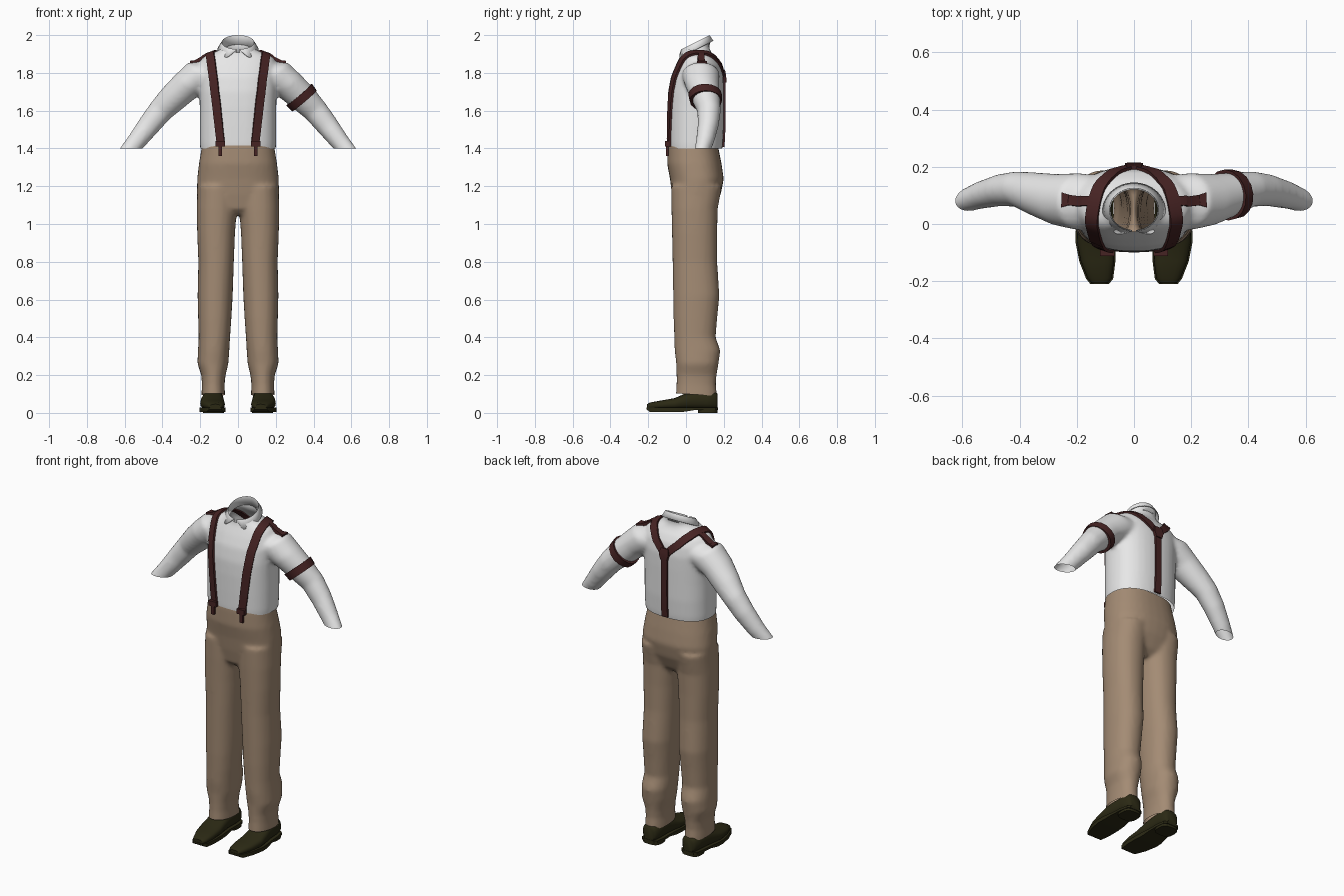
import bpy, bmesh
from math import sin, cos, pi, radians, copysign
from mathutils import Vector
from mathutils.bvhtree import BVHTree

cube = bpy.data.objects.get("Cube")
if cube:
    bpy.data.objects.remove(cube)


def material(name, rgb):
    m = bpy.data.materials.new(name)
    m.use_nodes = True
    m.diffuse_color = (*rgb, 1)
    m.node_tree.nodes["Principled BSDF"].inputs["Base Color"].default_value = (*rgb, 1)
    return m


WHITE = material("white cotton", (0.80, 0.80, 0.80))
TAN = material("tan wool", (0.37, 0.26, 0.175))
MAROON = material("maroon leather", (0.062, 0.017, 0.017))
OLIVE = material("dark olive leather", (0.024, 0.022, 0.007))


def finish(bm, name, mat, angle=40):
    """Turn a bmesh into a smooth-shaded object."""
    me = bpy.data.meshes.new(name)
    bm.to_mesh(me)
    bm.free()
    me.materials.append(mat)
    ob = bpy.data.objects.new(name, me)
    bpy.context.collection.objects.link(ob)
    bpy.ops.object.select_all(action="DESELECT")
    ob.select_set(True)
    bpy.context.view_layer.objects.active = ob
    bpy.ops.object.shade_smooth_by_angle(angle=radians(angle))
    return ob


def ring(c, u, v, n=32, p=2.4):
    """Superellipse loop around c with half axes u and v."""
    c, u, v = Vector(c), Vector(u), Vector(v)
    f = lambda t: copysign(abs(t) ** (2 / p), t)
    return [c + u * f(cos(2 * pi * i / n)) + v * f(sin(2 * pi * i / n)) for i in range(n)]


def loft(bm, rings, caps=True, closed=True):
    rows = [[bm.verts.new(q) for q in r] for r in rings]
    n = len(rows[0])
    faces = []
    for a, b in zip(rows, rows[1:]):
        for i in range(n if closed else n - 1):
            j = (i + 1) % n
            faces.append(bm.faces.new((a[i], a[j], b[j], b[i])))
    if caps:
        faces += [bm.faces.new(rows[0]), bm.faces.new(rows[-1])]
    bmesh.ops.recalc_face_normals(bm, faces=faces)


def level(z, cx, hw, front, back, p=2.4):
    """Horizontal cross-section of a body part."""
    return ring((cx, (front + back) / 2, z), (hw, 0, 0), (0, (back - front) / 2, 0), p=p)


def fuse(bm, name, mat, cuts, voxel, smooth):
    """Weld overlapping lofts into one cloth surface, then trim the openings."""
    ob = finish(bm, name, mat)
    m = ob.modifiers.new("weld", "REMESH")
    m.mode, m.voxel_size = "VOXEL", voxel
    m = ob.modifiers.new("soften", "SMOOTH")
    m.factor, m.iterations = 0.5, smooth
    dg = bpy.context.evaluated_depsgraph_get()
    me = bpy.data.meshes.new_from_object(ob.evaluated_get(dg))
    bpy.data.objects.remove(ob)
    bm = bmesh.new()
    bm.from_mesh(me)
    bpy.data.meshes.remove(me)
    for co, no in cuts:
        bmesh.ops.bisect_plane(bm, geom=bm.verts[:] + bm.edges[:] + bm.faces[:],
                               plane_co=co, plane_no=no, clear_outer=True)
    return finish(bm, name, mat, 60)


# Shirt: torso and two sleeves
bm = bmesh.new()
torso = [(1.35, .195, -.09, .185), (1.42, .202, -.097, .195), (1.52, .203, -.098, .2),
         (1.62, .203, -.098, .2), (1.70, .205, -.095, .2), (1.78, .208, -.08, .198),
         (1.84, .205, -.055, .185), (1.88, .19, -.035, .16), (1.90, .155, -.025, .14),
         (1.915, .11, -.025, .13), (1.935, .085, -.025, .122), (2.04, .082, -.005, .135)]
loft(bm, [level(z, 0, w, f, b) for z, w, f, b in torso])
sleeve = [(.13, .08, 1.80, .09, .09), (.19, .078, 1.79, .098, .1), (.27, .085, 1.735, .083, .09),
          (.34, .103, 1.67, .077, .077), (.41, .122, 1.60, .066, .062), (.47, .118, 1.525, .06, .056),
          (.54, .1, 1.435, .05, .048), (.615, .072, 1.345, .042, .037), (.65, .06, 1.305, .041, .036)]
for s in (1, -1):
    loft(bm, [ring((s * x, y, z), (s * .76 * a, 0, .65 * a), (0, b, 0), p=2)
              for x, y, z, a, b in sleeve])
shirt = fuse(bm, "shirt", WHITE,
             [((0, 0, 1.40), (0, 0, -1)), ((0, .05, 1.945), (0, -.5, 1)),
              ((.615, 0, 1.345), (.5, 0, -.87)), ((-.615, 0, 1.345), (-.5, 0, -.87))], .012, 5)

# Trousers: hips and two legs
bm = bmesh.new()
hips = [(1.46, .185, -.09, .165), (1.41, .192, -.098, .17), (1.32, .207, -.1, .188),
        (1.24, .216, -.085, .2), (1.16, .217, -.075, .185), (1.08, .21, -.06, .15),
        (1.05, .19, -.03, .12)]
loft(bm, [level(*(z, 0, w, f, b)) for z, w, f, b in hips])
leg = [(1.2, .11, .105, -.078, .19), (1.08, .112, .106, -.077, .168), (.95, .116, .1, -.074, .165),
       (.8, .116, .094, -.071, .165), (.62, .121, .093, -.068, .177), (.5, .123, .088, -.066, .165),
       (.4, .125, .083, -.062, .157), (.33, .129, .083, -.06, .182), (.26, .133, .082, -.052, .172),
       (.2, .13, .064, -.05, .162), (.15, .131, .06, -.05, .158), (.1, .131, .062, -.054, .164),
       (.05, .131, .062, -.054, .164)]
for s in (1, -1):
    loft(bm, [level(z, s * x, w, f, b, 2.2) for z, x, w, f, b in leg])
fuse(bm, "trousers", TAN, [((0, 0, 1.415), (0, 0, 1)), ((0, 0, .1), (0, -.06, -1))], .012, 4)

# Collar: inner stand, top edge and folded leaf with two points
bm = bmesh.new()
rows = [[], [], []]
STEPS = 48
for i in range(STEPS + 1):
    d = 5 + 350 * i / STEPS
    a = radians(d)
    top = Vector((.086 * sin(a), .05 - .075 * cos(a), 1.9625 - .0375 * cos(a)))
    low = Vector((.11 * sin(a), .047 - .098 * cos(a), 1.922 - .048 * cos(a)))
    fold = min(1, max(.03, (min(d, 360 - d) - 5) / 28))
    rows[0].append(top + Vector((-.004 * sin(a), .004 * cos(a), -.05)))
    rows[1].append(top)
    rows[2].append(top.lerp(low, fold))
loft(bm, rows, caps=False, closed=False)
collar = finish(bm, "collar", WHITE)
collar.modifiers.new("thickness", "SOLIDIFY").thickness = .005

# Straps laid on the shirt surface
tree = BVHTree.FromObject(shirt, bpy.context.evaluated_depsgraph_get())


def strap(name, points, widths, thick=.01, steps=6):
    pts = [Vector(q) for q in points]
    path, wide = [], []
    for k in range(len(pts) - 1):
        for i in range(steps):
            path.append(pts[k].lerp(pts[k + 1], i / steps))
            wide.append(widths[k] + (widths[k + 1] - widths[k]) * i / steps)
    path.append(pts[-1])
    wide.append(widths[-1])
    hits = [tree.find_nearest(q)[:2] for q in path]
    rings = []
    for i, (co, no) in enumerate(hits):
        run = hits[min(i + 1, len(hits) - 1)][0] - hits[max(i - 1, 0)][0]
        side = run.cross(no).normalized() * wide[i] / 2
        up = side.cross(run).normalized()
        up = up if up.dot(no) > 0 else -up
        rings.append([co - side - up * .008, co + side - up * .008,
                      co + side + up * thick, co - side + up * thick])
    bm = bmesh.new()
    loft(bm, rings)
    return finish(bm, name, MAROON, 35)


def box(name, center, size, mat):
    bm = bmesh.new()
    bmesh.ops.create_cube(bm, size=1)
    bmesh.ops.scale(bm, vec=size, verts=bm.verts)
    bmesh.ops.translate(bm, vec=center, verts=bm.verts)
    return finish(bm, name, mat, 30)


brace = [(0, .215, 1.78), (.07, .2, 1.85), (.125, .14, 1.91), (.15, .06, 1.93), (.15, -.03, 1.88),
         (.138, -.08, 1.78), (.122, -.1, 1.65), (.094, -.11, 1.41)]
strap("back_strap", [(0, .22, 1.80), (0, .22, 1.6), (0, .22, 1.405)], [.042, .038, .04])
strap("back_joint", [(0, .22, 1.82), (0, .22, 1.785), (0, .22, 1.75)], [.05, .062, .042], .016)
for s, side in ((1, "left"), (-1, "right")):
    strap(side + "_brace", [(s * x, y, z) for x, y, z in brace],
          [.04, .042, .045, .046, .046, .046, .046, .042])
    strap(side + "_shoulder_tab", [(s * .16, .085, 1.93), (s * .23, .085, 1.9), (s * .255, .085, 1.87)],
          [.032, .036, .052])
    box(side + "_brace_buckle", (s * .094, -.1, 1.425), (.05, .022, .03), MAROON)
    box(side + "_brace_clip", (s * .094, -.1, 1.388), (.02, .014, .056), MAROON)

# Band around the left upper sleeve
bm = bmesh.new()
mid, along = Vector((.338, .103, 1.668)), Vector((.65, .08, -.76))
across, depth = Vector((.76, 0, .65)), Vector((-.08, 1, 0))
band = [(-.022, .07), (-.022, .089), (.022, .085), (.022, .066), (-.022, .07)]
loft(bm, [ring(mid + along * t, across * r, depth * r, n=16, p=2) for t, r in band], caps=False)
bmesh.ops.remove_doubles(bm, verts=bm.verts, dist=.0001)
bmesh.ops.recalc_face_normals(bm, faces=bm.faces)
finish(bm, "left_arm_band", MAROON, 35)

# Shoes: upper, sole and heel; each row is y, centre x, half width, top z
last = [(-.207, .12, .028, .046), (-.19, .12, .042, .055), (-.13, .128, .058, .066),
        (-.06, .135, .065, .078), (-.01, .136, .062, .1), (.04, .134, .056, .115),
        (.11, .131, .054, .118), (.155, .13, .046, .112), (.168, .13, .032, .1)]
for s, side in ((1, "left"), (-1, "right")):
    bm = bmesh.new()
    loft(bm, [ring((s * x, y, (t + .018) / 2), (w, 0, 0), (0, 0, (t - .018) / 2), 20, 2.6)
              for y, x, w, t in last])
    finish(bm, side + "_shoe_upper", OLIVE, 50)
    bm = bmesh.new()
    rows = []
    for y, x, w, t in last:
        b = .018 if y < -.2 else .014 if y > 0 else .006
        w += .005
        rows.append([(s * x - w, y * 1.01, b), (s * x + w, y * 1.01, b),
                     (s * x + w, y * 1.01, .028), (s * x - w, y * 1.01, .028)])
    loft(bm, rows)
    finish(bm, side + "_shoe_sole", OLIVE, 30)
    bm = bmesh.new()
    loft(bm, [ring((s * .13, .115, z), (.055, 0, 0), (0, .052, 0), 20, 3) for z in (0, .022)])
    finish(bm, side + "_shoe_heel", OLIVE, 30)
